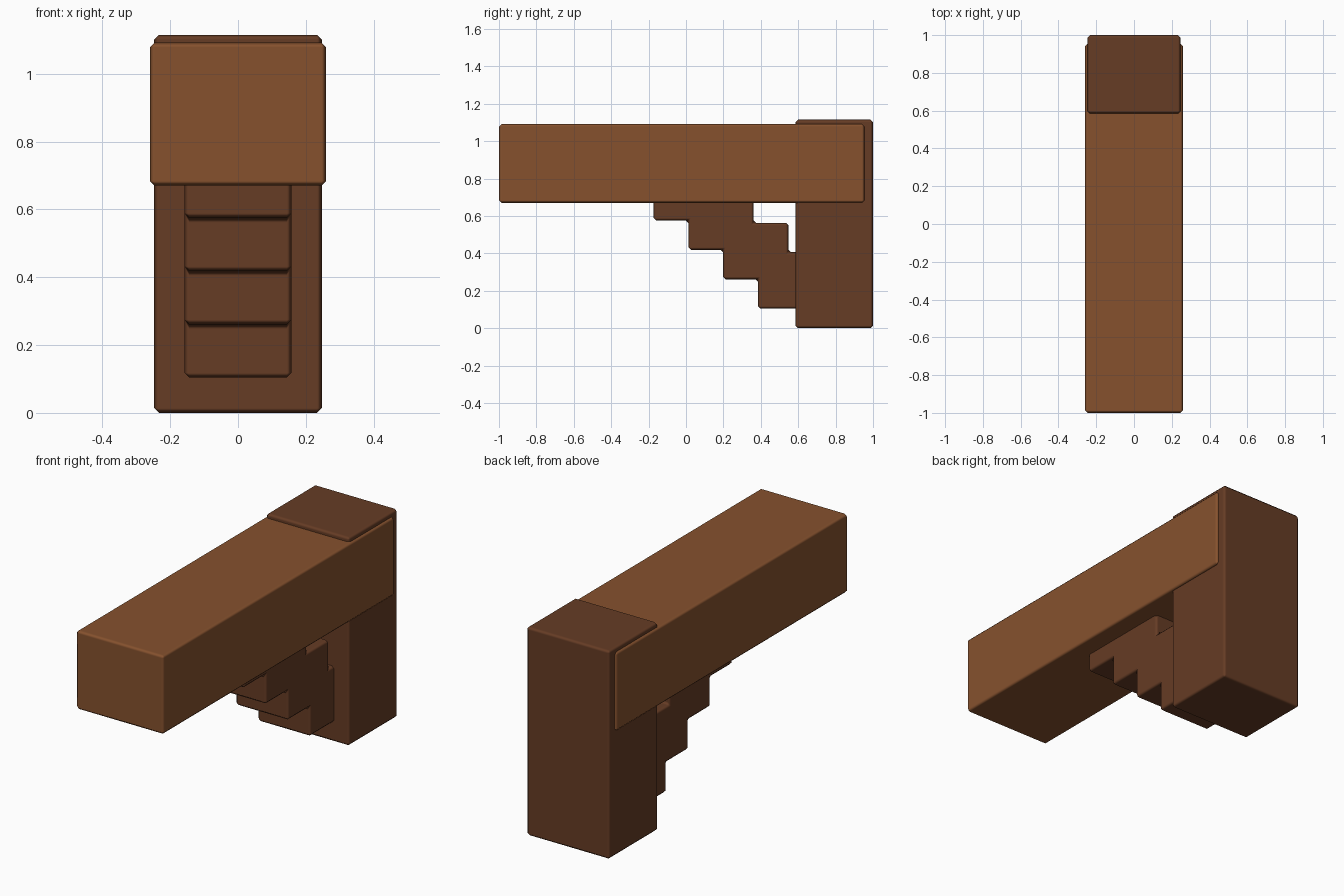
import bpy
import bmesh

cube = bpy.data.objects.get("Cube")
if cube:
    bpy.data.objects.remove(cube, do_unlink=True)


def make_material(name, colour):
    mat = bpy.data.materials.new(name)
    mat.use_nodes = True
    mat.diffuse_color = (*colour, 1)
    mat.node_tree.nodes["Principled BSDF"].inputs["Base Color"].default_value = (*colour, 1)
    return mat


light_wood = make_material("light brown wood", (0.238, 0.083, 0.027))
dark_wood = make_material("dark brown wood", (0.133, 0.045, 0.018))


def timber(name, outline, half_width, mat):
    """Extrude a (y, z) side outline across x and chamfer its edges."""
    bm = bmesh.new()
    face = bm.faces.new([bm.verts.new((-half_width, y, z)) for y, z in outline])
    extruded = bmesh.ops.extrude_face_region(bm, geom=[face])["geom"]
    verts = [v for v in extruded if isinstance(v, bmesh.types.BMVert)]
    bmesh.ops.translate(bm, verts=verts, vec=(2 * half_width, 0, 0))
    bmesh.ops.recalc_face_normals(bm, faces=bm.faces)
    mesh = bpy.data.meshes.new(name)
    bm.to_mesh(mesh)
    bm.free()
    mesh.shade_smooth()
    mesh.materials.append(mat)
    obj = bpy.data.objects.new(name, mesh)
    bpy.context.collection.objects.link(obj)
    bevel = obj.modifiers.new("chamfer", "BEVEL")
    bevel.width = 0.014
    bevel.segments = 1
    bevel.limit_method = "ANGLE"
    bevel.harden_normals = True
    return obj


def rectangle(y0, y1, z0, z1):
    return [(y0, z0), (y1, z0), (y1, z1), (y0, z1)]


# Main beam and the upright post that carries it
timber("beam", rectangle(-1, 0.955, 0.67, 1.092), 0.26, light_wood)
timber("post", rectangle(0.585, 1, 0, 1.115), 0.247, dark_wood)

# Stepped brace: underside climbs forward, upper side descends to the post
STEPS, RUN, RISE, LENGTH = 4, 0.186, 0.157, 0.535
under, over = [], []
for i in range(STEPS):
    front = -0.173 + i * RUN
    bottom = 0.575 - i * RISE
    top = 0.72 if i == 0 else bottom + RISE - 0.012
    under += [(front, top if i == 0 else bottom + RISE), (front, bottom)]
    over += [(front + LENGTH, top), (front + LENGTH, bottom + RISE - RISE - 0.012)]
over[-1] = (over[-1][0], under[-1][1])
timber("stepped_brace", under + over[::-1], 0.158, dark_wood)
